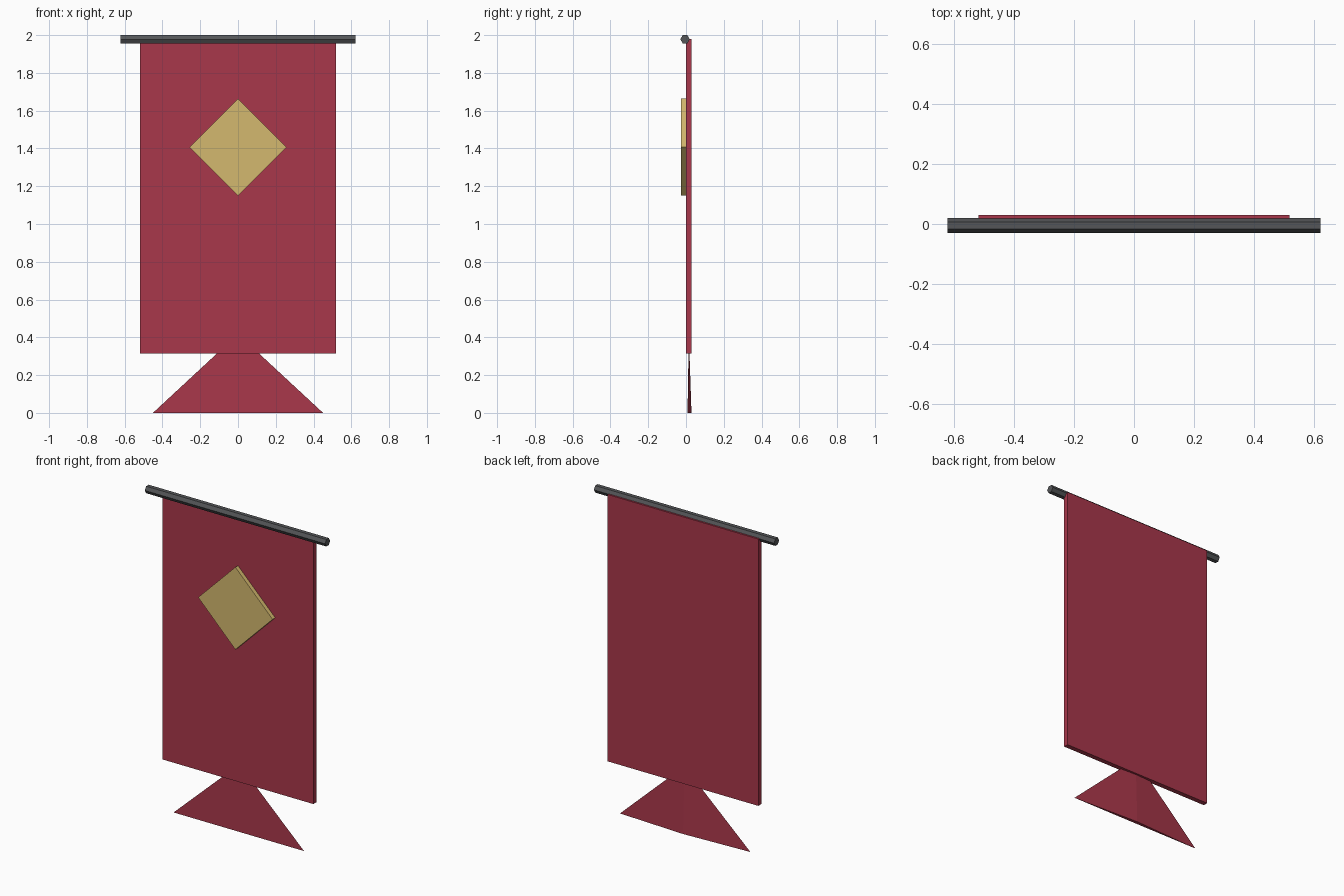
import bpy
import math

cube = bpy.data.objects.get("Cube")
if cube:
    bpy.data.objects.remove(cube, do_unlink=True)


def material(name, rgb):
    mat = bpy.data.materials.new(name)
    mat.use_nodes = True
    colour = (*rgb, 1.0)
    mat.diffuse_color = colour
    mat.node_tree.nodes["Principled BSDF"].inputs["Base Color"].default_value = colour
    return mat


def finish(name, mat):
    obj = bpy.context.object
    obj.name = name
    obj.data.name = name
    obj.data.materials.append(mat)
    return obj


def box(name, centre, size, mat, tilt=0.0):
    bpy.ops.mesh.primitive_cube_add(size=1, location=centre, rotation=(0, tilt, 0))
    obj = finish(name, mat)
    obj.scale = size
    return obj


crimson = material("crimson cloth", (0.392, 0.038, 0.069))
gold = material("pale gold", (0.658, 0.479, 0.156))
iron = material("dark iron", (0.089, 0.093, 0.098))

# Hanging cloth panel
cloth_y = 0.015
box("cloth_panel", (0, cloth_y, 1.1475), (1.04, 0.03, 1.665), crimson)

# Raised diamond emblem, a square plate turned on its corner
side = 0.257 * math.sqrt(2)
box("diamond_emblem", (0, -0.011, 1.407), (side, 0.03, side), gold, math.radians(45))

# Six-sided rod lying along x
bpy.ops.mesh.primitive_cylinder_add(
    vertices=6, radius=0.025, depth=1.244,
    location=(0, -0.005, 1.978), rotation=(0, math.radians(90), 0))
finish("top_rod", iron)

# Flattened three-sided tail whose tip is tucked into the cloth
tail_height = 0.418
bpy.ops.mesh.primitive_cone_add(
    vertices=3, radius1=0.52, radius2=0, depth=tail_height,
    location=(0, cloth_y, tail_height / 2))
tail = finish("cloth_tail", crimson)
tail.scale.y = 0.027
